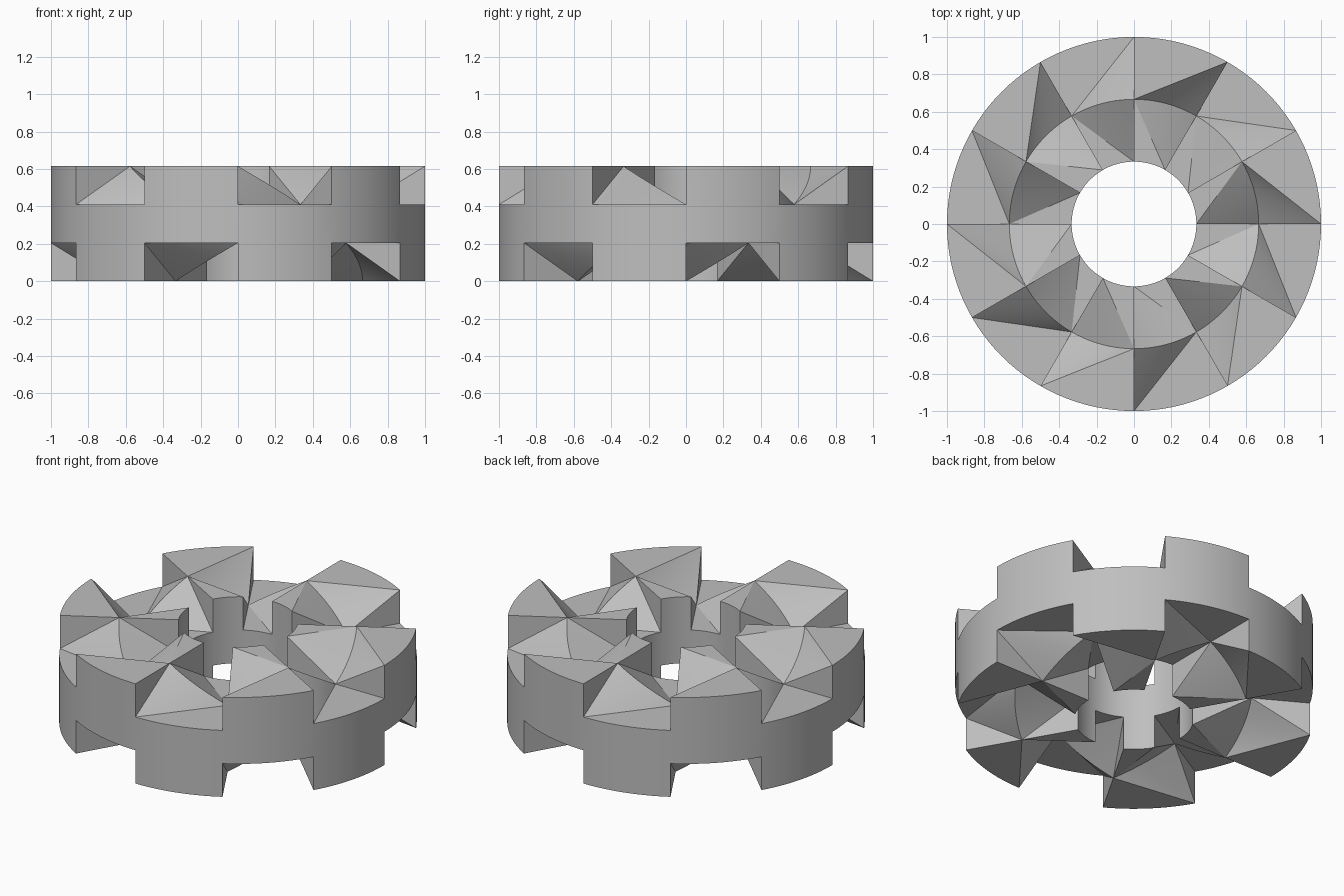
import bpy, bmesh, math

cube = bpy.data.objects.get("Cube")
if cube:
    bpy.data.objects.remove(cube)

STEP = 0.205                          # height of one level; the ring is three levels tall
INNER, MIDDLE, OUTER = 1 / 3, 2 / 3, 1.0
SECTORS, SEGMENTS = 12, 10

bm = bmesh.new()


def point(radius, sector, level):
    a = math.tau * sector / SECTORS
    return (radius * math.cos(a), radius * math.sin(a), level * STEP)


def face(*points):
    bm.faces.new([bm.verts.new(p) for p in points])


def arc(radius, k, start, end):
    """Points along one sector, rising evenly from level start to level end."""
    steps = [i / SEGMENTS for i in range(SEGMENTS + 1)]
    return [point(radius, k + t, start + (end - start) * t) for t in steps]


def fan(apex, points):
    for a, b in zip(points, points[1:]):
        face(apex, a, b)


def rim_level(k):
    return 1 if k % 2 == 0 else 0     # rims step up and down between sectors


def ridge_level(k):
    return k % 2                      # the middle circle zigzags the opposite way


for k in range(SECTORS):
    rim, before = rim_level(k), rim_level(k - 1)
    here, after = ridge_level(k), ridge_level(k + 1)
    for radius in (INNER, OUTER):
        for lift in (0, 2):           # underside and top are the same relief
            # Flat landing on the rim, and the slope beside it
            fan(point(MIDDLE, k + 1, after + lift),
                arc(radius, k, rim + lift, rim + lift))
            fan(point(radius, k, rim + lift),
                arc(MIDDLE, k, here + lift, after + lift))
            # Triangular step between neighbouring sectors
            face(point(radius, k, before + lift), point(radius, k, rim + lift),
                 point(MIDDLE, k, here + lift))
        # Upright cylindrical wall, one band per level
        for level in (rim, rim + 1):
            low = arc(radius, k, level, level)
            high = arc(radius, k, level + 1, level + 1)
            for i in range(SEGMENTS):
                face(low[i], low[i + 1], high[i + 1], high[i])

bmesh.ops.remove_doubles(bm, verts=bm.verts, dist=0.0005)
bmesh.ops.recalc_face_normals(bm, faces=bm.faces)

mesh = bpy.data.meshes.new("stepped_ring")
bm.to_mesh(mesh)
bm.free()
ring = bpy.data.objects.new("stepped_ring", mesh)
bpy.context.collection.objects.link(ring)

# Plain grey finish
grey = bpy.data.materials.new("light_grey")
grey.use_nodes = True
colour = (0.52, 0.52, 0.52, 1)
grey.diffuse_color = colour
grey.node_tree.nodes["Principled BSDF"].inputs["Base Color"].default_value = colour
mesh.materials.append(grey)

bpy.ops.object.select_all(action='DESELECT')
ring.select_set(True)
bpy.context.view_layer.objects.active = ring
bpy.ops.object.shade_smooth_by_angle(angle=math.radians(25))
